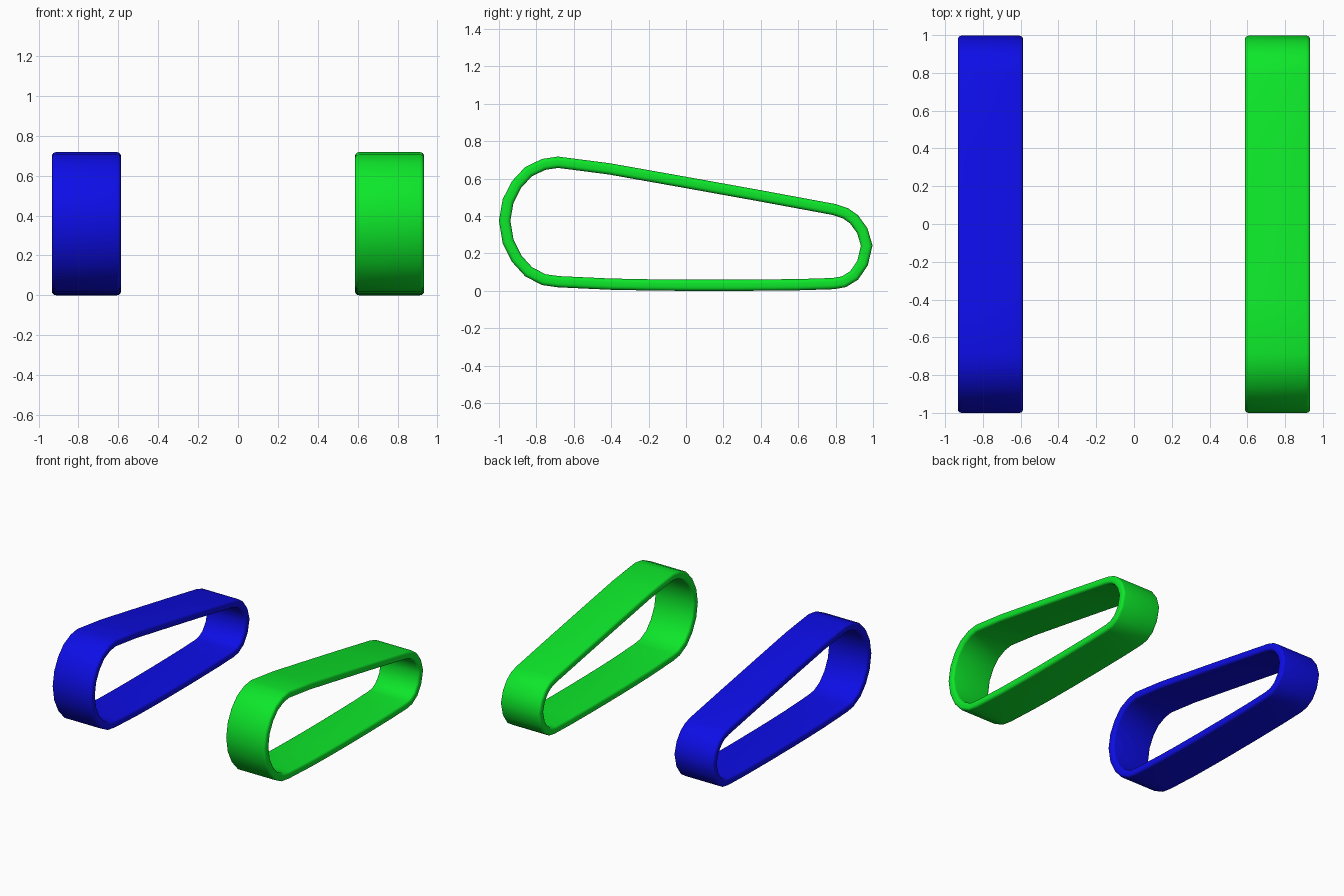
import bpy, bmesh, math
from mathutils import Vector

if "Cube" in bpy.data.objects:
    bpy.data.objects.remove(bpy.data.objects["Cube"])

THICK, WIDTH, ROUND, CENTRE_X = 0.06, 0.346, 0.02, 0.76

# Outer side outline (y, z), running anticlockwise: bottom, small end, top, large end
OUTLINE = [(-0.685, 0.019), (-0.406, 0.006), (-0.2, 0.002), (0.0, 0.0), (0.3, 0.0),
           (0.6, 0.003), (0.79, 0.009), (0.855, 0.02), (0.92, 0.06), (0.972, 0.136),
           (0.997, 0.243), (0.97, 0.335), (0.92, 0.404), (0.866, 0.442), (0.80, 0.464),
           (0.4, 0.538), (0.0, 0.61), (-0.406, 0.682), (-0.685, 0.718), (-0.77, 0.705),
           (-0.86, 0.662), (-0.93, 0.587), (-0.98, 0.49), (-1.0, 0.375), (-0.98, 0.255),
           (-0.93, 0.155), (-0.86, 0.078), (-0.77, 0.031)]


def cross_section(steps=4):
    """Rounded rectangle as (sideways, depth inward) pairs."""
    pts = []
    hw, ht = WIDTH / 2 - ROUND, THICK / 2 - ROUND
    for k, (sx, sy) in enumerate([(1, 1), (-1, 1), (-1, -1), (1, -1)]):
        for i in range(steps + 1):
            a = math.pi / 2 * (k + i / steps)
            pts.append((sx * hw + ROUND * math.cos(a),
                        THICK / 2 + sy * ht + ROUND * math.sin(a)))
    return pts


def make_band(name, x, colour):
    path = [Vector(p) for p in OUTLINE]
    n = len(path)
    section = cross_section()
    m = len(section)
    bm = bmesh.new()
    rings = []
    for i, p in enumerate(path):
        a = (p - path[i - 1]).normalized()
        b = (path[(i + 1) % n] - p).normalized()
        na, nb = Vector((-a.y, a.x)), Vector((-b.y, b.x))
        inward = (na + nb) / (1 + na.dot(nb))      # mitred inward direction
        rings.append([bm.verts.new((x + s, *(p + inward * d))) for s, d in section])
    for i in range(n):
        r, q = rings[i], rings[(i + 1) % n]
        for j in range(m):
            k = (j + 1) % m
            bm.faces.new((r[j], r[k], q[k], q[j])).smooth = True
    bmesh.ops.recalc_face_normals(bm, faces=bm.faces)
    mesh = bpy.data.meshes.new(name)
    bm.to_mesh(mesh)
    bm.free()
    mat = bpy.data.materials.new(name + "_colour")
    mat.diffuse_color = colour
    mat.use_nodes = True
    mat.node_tree.nodes["Principled BSDF"].inputs["Base Color"].default_value = mat.diffuse_color
    mesh.materials.append(mat)
    obj = bpy.data.objects.new(name, mesh)
    bpy.context.collection.objects.link(obj)


# Matching pair of closed bands
make_band("left_track_band", -CENTRE_X, (0.004, 0.004, 0.8, 1))
make_band("right_track_band", CENTRE_X, (0.004, 0.8, 0.023, 1))
